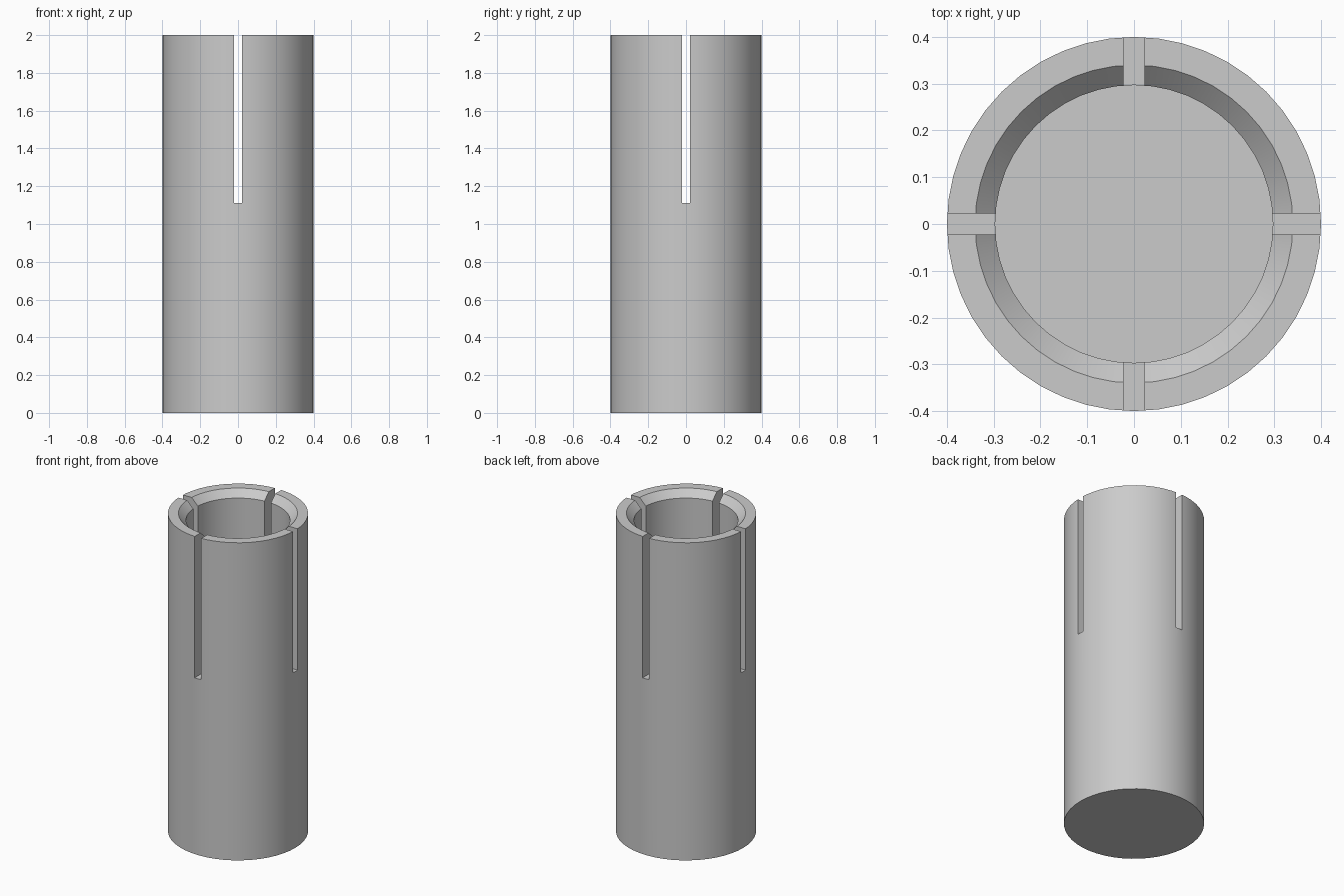
import bpy
import bmesh
from math import pi, radians
from mathutils import Matrix

cube = bpy.data.objects.get("Cube")
if cube:
    bpy.data.objects.remove(cube, do_unlink=True)

HEIGHT, OUTER, BORE, MOUTH = 2.0, 0.4, 0.297, 0.34
FLOOR, SLOT_BOTTOM, SLOT_WIDTH = 1.0, 1.11, 0.045
SEGMENTS = 48

grey = bpy.data.materials.new("plain_grey")
grey.use_nodes = True
colour = (0.6, 0.6, 0.6, 1.0)
grey.diffuse_color = colour
grey.node_tree.nodes["Principled BSDF"].inputs["Base Color"].default_value = colour


def add_object(name, bm):
    mesh = bpy.data.meshes.new(name)
    bm.to_mesh(mesh)
    bm.free()
    obj = bpy.data.objects.new(name, mesh)
    bpy.context.collection.objects.link(obj)
    return obj


# Sleeve body: closed base, blind bore, chamfered mouth
profile = [(OUTER, 0), (OUTER, HEIGHT), (MOUTH, HEIGHT),
           (BORE, HEIGHT - (MOUTH - BORE)), (BORE, FLOOR)]
bm = bmesh.new()
rings = []
for radius, z in profile:
    ring = bmesh.ops.create_circle(bm, segments=SEGMENTS, radius=radius,
                                   matrix=Matrix.Translation((0, 0, z)))["verts"]
    rings.append(ring)
for low, high in zip(rings, rings[1:]):
    for i in range(SEGMENTS):
        j = (i + 1) % SEGMENTS
        bm.faces.new((low[i], low[j], high[j], high[i]))
bm.faces.new(rings[0])
bm.faces.new(rings[-1])
bmesh.ops.recalc_face_normals(bm, faces=bm.faces)
sleeve = add_object("slotted_sleeve", bm)
sleeve.data.materials.append(grey)

# Two crossing slots through the upper wall
bpy.context.view_layer.objects.active = sleeve
for angle in (0, pi / 2):
    bm = bmesh.new()
    top = HEIGHT + 0.1
    bmesh.ops.create_cube(bm, size=1, matrix=(
        Matrix.Rotation(angle, 4, "Z")
        @ Matrix.Translation((0, 0, (SLOT_BOTTOM + top) / 2))
        @ Matrix.Diagonal((1, SLOT_WIDTH, top - SLOT_BOTTOM, 1))))
    cutter = add_object("slot_cutter", bm)
    cutter.hide_render = True
    cut = sleeve.modifiers.new("slot", "BOOLEAN")
    cut.operation = "DIFFERENCE"
    cut.solver = "EXACT"
    cut.object = cutter
    bpy.ops.object.modifier_apply(modifier=cut.name)
    bpy.data.objects.remove(cutter, do_unlink=True)

# Smooth walls with crisp rims
bpy.ops.object.select_all(action="DESELECT")
sleeve.select_set(True)
bpy.ops.object.shade_smooth_by_angle(angle=radians(30))
